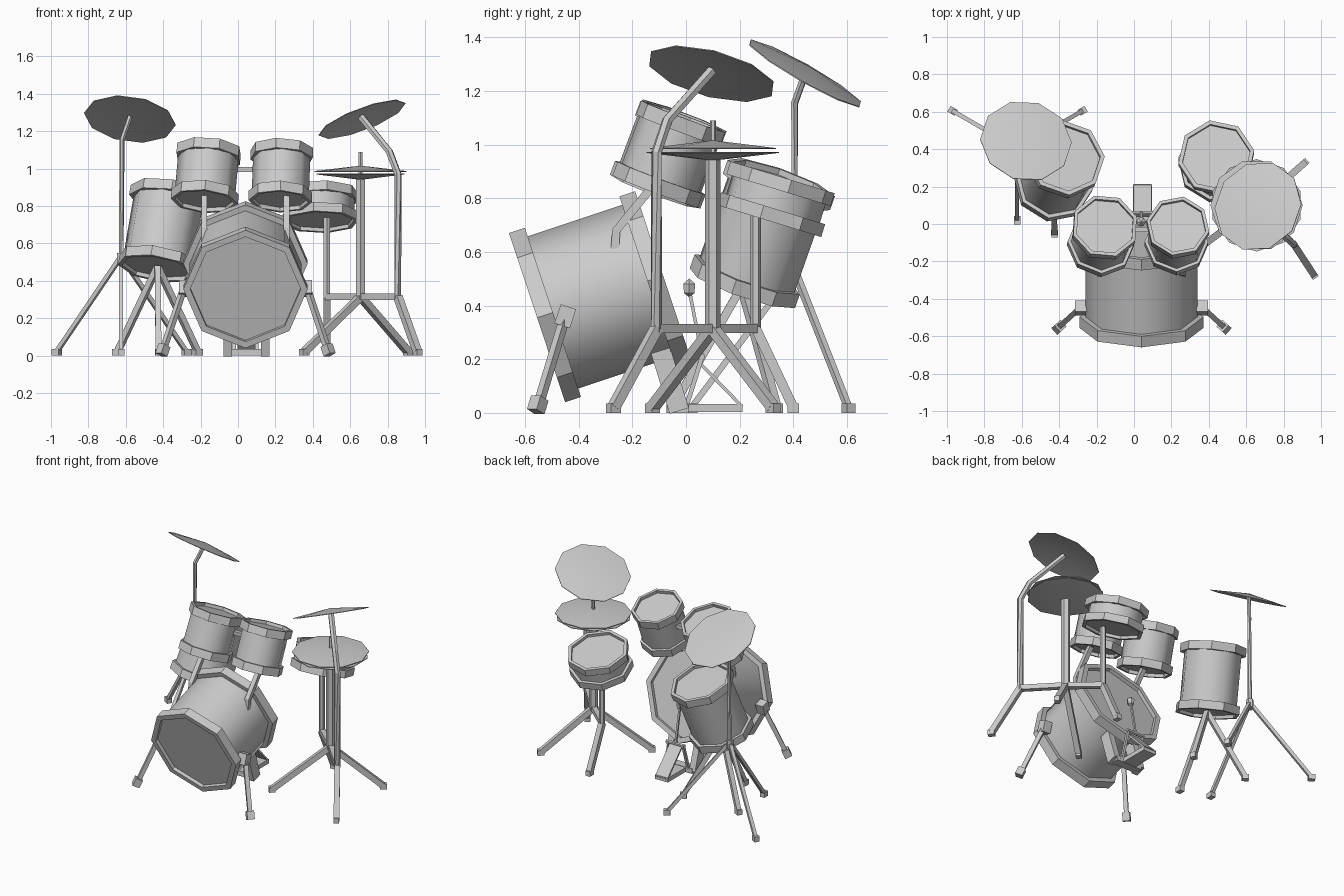
import bpy, bmesh, math
from mathutils import Vector, Matrix

if "Cube" in bpy.data.objects:
    bpy.data.objects.remove(bpy.data.objects["Cube"])

grey = bpy.data.materials.new("light_grey")
grey.use_nodes = True
grey.diffuse_color = (0.6, 0.6, 0.6, 1)
grey.node_tree.nodes["Principled BSDF"].inputs["Base Color"].default_value = (0.6, 0.6, 0.6, 1)
UP = Vector((0, 0, 1))


def finish(name, bm, smooth=None):
    bmesh.ops.recalc_face_normals(bm, faces=bm.faces[:])
    mesh = bpy.data.meshes.new(name)
    bm.to_mesh(mesh)
    bm.free()
    obj = bpy.data.objects.new(name, mesh)
    bpy.context.collection.objects.link(obj)
    mesh.materials.append(grey)
    if smooth:
        bpy.ops.object.select_all(action='DESELECT')
        obj.select_set(True)
        bpy.context.view_layer.objects.active = obj
        bpy.ops.object.shade_smooth_by_angle(angle=math.radians(smooth))
    return obj


def lathe(name, profile, base, axis, sides, smooth=None, phase=0):
    """Revolve (radius, height) pairs around an axis that starts at base."""
    bm = bmesh.new()
    rings = []
    for r, h in profile:
        if r == 0:
            rings.append([bm.verts.new((0, 0, h))] * sides)
        else:
            angles = [math.radians(phase) + math.tau * i / sides for i in range(sides)]
            rings.append([bm.verts.new((r * math.cos(a), r * math.sin(a), h)) for a in angles])
    for low, high in zip(rings, rings[1:]):
        for i in range(sides):
            j = (i + 1) % sides
            bm.faces.new(dict.fromkeys((low[i], low[j], high[j], high[i])))
    turn = UP.rotation_difference(Vector(axis)).to_matrix().to_4x4()
    bm.transform(Matrix.Translation(base) @ turn)
    return finish(name, bm, smooth)


def drum(name, start, end, radius, hoop, phase=0):
    """Shell between two raised hoops, each around a recessed head."""
    start, end = Vector(start), Vector(end)
    axis = end - start
    length = axis.length
    shell, inner, sink = radius * 0.9, radius * 0.89, hoop * 0.4
    for label, at, way in (("lower", start, axis), ("upper", end, -axis)):
        lathe(f"{name}_{label}_hoop", [(0, sink), (inner, sink), (inner, 0), (radius, 0),
              (radius, hoop), (shell * 0.98, hoop)], at, way, 8, None, phase)
    lathe(f"{name}_shell", [(shell, hoop * 0.9), (shell, length - hoop * 0.9)], start, axis, 8, 50, phase)


def tube(name, points, radius, sides=6):
    """Sweep a regular section along a path."""
    pts = [Vector(p) for p in points]
    bm = bmesh.new()
    rings = []
    for k, p in enumerate(pts):
        before = (p - pts[k - 1]).normalized() if k else Vector()
        after = (pts[k + 1] - p).normalized() if k + 1 < len(pts) else Vector()
        tangent = (before + after).normalized()
        side = tangent.cross(UP)
        side = side.normalized() if side.length > 0.05 else Vector((1, 0, 0))
        other = side.cross(tangent).normalized()
        angles = [math.tau * (i + 0.5) / sides for i in range(sides)]
        rings.append([bm.verts.new(p + radius * (math.cos(a) * side + math.sin(a) * other)) for a in angles])
    for low, high in zip(rings, rings[1:]):
        for i in range(sides):
            j = (i + 1) % sides
            bm.faces.new((low[i], low[j], high[j], high[i]))
    bm.faces.new(rings[0])
    bm.faces.new(rings[-1])
    return finish(name, bm)


def box(name, centre, size, tilt=0):
    bm = bmesh.new()
    bmesh.ops.create_cube(bm, size=1)
    bm.transform(Matrix.Translation(centre) @ Matrix.Rotation(tilt, 4, 'X') @ Matrix.Diagonal((*size, 1)))
    return finish(name, bm)


def leg(name, top, foot, radius):
    """Square leg that ends in a small rubber foot."""
    x, y = foot
    tube(name, [top, (x, y, 0.02)], radius, 4)
    out = Vector((x - top[0], y - top[1], 0)).normalized() * 0.022
    at = Vector((x, y, 0.018))
    tube(name + "_foot", [at - out, at + out], 0.025, 4)


# Drums
drum("bass_drum", (0.04, -0.555, 0.355), (0.04, -0.085, 0.511), 0.332, 0.062)
drum("right_tom", (-0.18, -0.115, 0.825), (-0.155, -0.01, 1.105), 0.18, 0.055)
drum("left_tom", (0.225, -0.115, 0.825), (0.235, -0.01, 1.105), 0.17, 0.055)
drum("floor_tom", (-0.435, 0.21, 0.465), (-0.365, 0.355, 0.875), 0.212, 0.055, -10)
drum("snare", (0.44, 0.31, 0.715), (0.44, 0.36, 0.878), 0.206, 0.05, -10)

# Tom mounts
for side, x in (("right", -0.18), ("left", 0.26)):
    tube(side + "_tom_post", [(x, -0.265, 0.61), (x, -0.26, 0.68), (x, -0.12, 0.85)], 0.022, 4)
tube("tom_link", [(-0.02, -0.03, 0.995), (0.09, -0.03, 0.995)], 0.018, 4)

# Cymbals, shallow domes with a thin rim
def cymbal(name, centre, axis, rise=0.025):
    profile = [(0, 0), (0.247, -rise), (0.247, -rise + 0.004), (0, 0.008)]
    lathe(name, profile, centre, axis, 10, 30)

cymbal("right_crash_cymbal", (-0.575, 0.455, 1.285), (0.13, 0.49, 0.86))
cymbal("left_ride_cymbal", (0.655, 0.10, 1.285), (-0.343, 0.236, 0.9))
cymbal("hi_hat_top", (0.655, 0.10, 1.008), (0, 0, 1))
cymbal("hi_hat_bottom", (0.655, 0.10, 0.948), (0, 0, -1))

# Shared stand for snare, hi-hat and ride
snare_end, hub, ride_end = (0.475, 0.26, 0.315), (0.655, 0.10, 0.315), (0.855, -0.11, 0.315)
tube("stand_crossbar", [snare_end, hub, ride_end], 0.024, 4)
tube("snare_post", [(0.475, 0.26, 0.3), (0.475, 0.26, 0.74)], 0.02)
tube("hi_hat_tube", [(0.655, 0.10, 0.3), (0.655, 0.10, 0.955)], 0.029)
tube("hi_hat_rod", [(0.655, 0.10, 0.9), (0.655, 0.10, 1.09)], 0.011)
tube("ride_post", [(0.855, -0.11, 0.3), (0.855, -0.11, 0.97), (0.81, -0.07, 1.09), (0.66, 0.095, 1.275)], 0.02)
leg("stand_leg_ride", ride_end, (0.96, -0.27), 0.026)
leg("stand_leg_back", hub, (0.91, 0.325), 0.026)
leg("stand_leg_front", hub, (0.355, -0.125), 0.026)
leg("stand_leg_snare", snare_end, (0.475, 0.4), 0.026)

# Crash stand
crash_hub = (-0.625, 0.405, 0.53)
tube("crash_post", [(-0.625, 0.405, 0.48), (-0.62, 0.405, 1.155), (-0.577, 0.45, 1.28)], 0.014)
tube("crash_collar", [(-0.625, 0.405, 0.49), (-0.625, 0.405, 0.55)], 0.024)
for i, foot in enumerate(((-0.97, 0.605), (-0.275, 0.605), (-0.625, 0.02))):
    leg(f"crash_leg_{i + 1}", crash_hub, foot, 0.016)

# Floor tom tripod
for i, foot in enumerate(((-0.425, -0.05), (-0.645, 0.335), (-0.215, 0.335))):
    leg(f"floor_tom_leg_{i + 1}", (-0.43, 0.21, 0.475), foot, 0.022)

# Bass drum spurs
for side, s in (("right", -1), ("left", 1)):
    x = lambda d: 0.04 + s * d
    box(side + "_spur_bracket", (x(0.325), -0.45, 0.36), (0.06, 0.06, 0.075), -0.32)
    tube(side + "_spur", [(x(0.33), -0.45, 0.36), (x(0.44), -0.55, 0.03)], 0.02, 4)
    tube(side + "_spur_foot", [(x(0.433), -0.545, 0.055), (x(0.45), -0.56, 0.005)], 0.034, 4)

# Kick pedal
for side, x in (("right", -0.055), ("left", 0.145)):
    box(side + "_pedal_block", (x, -0.06, 0.12), (0.045, 0.075, 0.235), 0.3)
for side, x in (("right", -0.02), ("left", 0.1)):
    tube(side + "_pedal_upright", [(x, 0.0, 0.02), (x, 0.06, 0.21)], 0.012, 4)
box("pedal_crossbar", (0.045, -0.02, 0.018), (0.2, 0.06, 0.035))
box("pedal_base", (0.045, 0.11, 0.018), (0.1, 0.2, 0.03))
box("pedal_board", (0.045, 0.125, 0.11), (0.095, 0.24, 0.012), -0.8)
tube("pedal_axle", [(-0.03, 0.06, 0.21), (0.11, 0.06, 0.21)], 0.012)
tube("beater_rod", [(0.038, 0.06, 0.21), (0.038, 0.012, 0.46)], 0.009, 4)
lathe("beater_head", [(0, -0.035), (0.022, -0.02), (0.026, 0.015), (0, 0.035)],
      (0.038, 0.012, 0.466), (0, 0, 1), 6)
